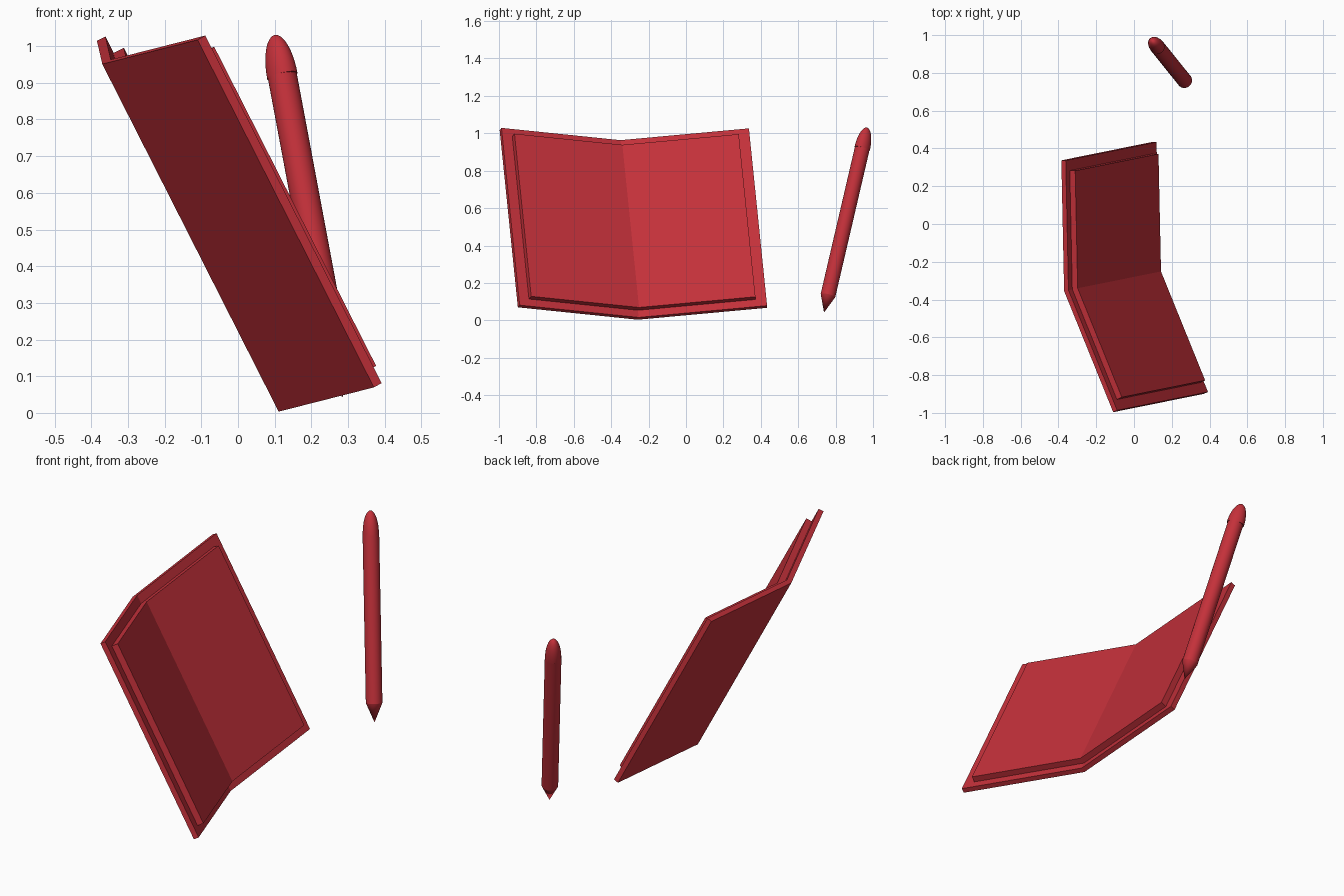
import bpy, bmesh, math
from mathutils import Vector, Matrix

if "Cube" in bpy.data.objects:
    bpy.data.objects.remove(bpy.data.objects["Cube"])

red = bpy.data.materials.new("red")
red.diffuse_color = (0.55, 0.03, 0.042, 1)
red.use_nodes = True
red.node_tree.nodes["Principled BSDF"].inputs["Base Color"].default_value = red.diffuse_color


def finish(name, bm, smooth=False):
    bmesh.ops.recalc_face_normals(bm, faces=bm.faces)
    me = bpy.data.meshes.new(name)
    bm.to_mesh(me)
    bm.free()
    ob = bpy.data.objects.new(name, me)
    bpy.context.collection.objects.link(ob)
    me.materials.append(red)
    if smooth:
        bpy.context.view_layer.objects.active = ob
        ob.select_set(True)
        bpy.ops.object.shade_smooth_by_angle(angle=math.radians(35))
        ob.select_set(False)
    return ob


# Book frame: origin at top of the spine, s runs down the spine,
# n points out of the open pages, w runs across the book
origin = Vector((-0.37, -0.355, 0.951))
s = Vector((0.48, 0.097, -0.946)).normalized()
n = Vector((0.87, 0.18, 0.46))
n = (n - s * n.dot(s)).normalized()
w = n.cross(s)
if w.y < 0:
    w = -w
fold = math.radians(11.7)


def leaf_pair(name, low, high, length, start, end):
    """V-shaped slab with a mitred fold, extruded along the spine."""
    c, t = math.cos(fold), math.sin(fold)

    def pt(side, u, h):
        return w * side * (u * c - h * t) + n * (u * t + h * c)

    profile = [pt(-1, length, low), n * (low / c), pt(1, length, low),
               pt(1, length, high), n * (high / c), pt(-1, length, high)]
    bm = bmesh.new()
    a = [bm.verts.new(origin + p + s * start) for p in profile]
    b = [bm.verts.new(origin + p + s * end) for p in profile]
    for i in range(6):
        j = (i + 1) % 6
        bm.faces.new((a[i], a[j], b[j], b[i]))
    for r in (a, b):
        bm.faces.new((r[0], r[1], r[4], r[5]))
        bm.faces.new((r[1], r[2], r[3], r[4]))
    return finish(name, bm)


leaf_pair("book_cover", 0, 0.026, 0.695, 0, 1.067)
leaf_pair("book_pages", 0.026, 0.058, 0.637, 0.045, 1.024)

# Pen frame: z axis from the tip to the rounded end, x axis in the tilt plane
tip = Vector((0.285, 0.738, 0.042))
top = Vector((0.1, 0.968, 1.03))
axis = (top - tip).normalized()
side = Vector((1, -1, 0))
side = (side - axis * side.dot(axis)).normalized()
other = axis.cross(side)
frame = Matrix((side, other, axis)).transposed().to_4x4()
frame.translation = tip
length = (top - tip).length


def lathe(name, profile, sx=1, sy=1, steps=32):
    """Spin (radius, height) points around the pen axis."""
    bm = bmesh.new()
    rings = []
    for r, z in profile:
        if r == 0:
            rings.append([bm.verts.new(frame @ Vector((0, 0, z)))])
            continue
        rings.append([bm.verts.new(frame @ Vector((
            r * sx * math.cos(math.tau * i / steps),
            r * sy * math.sin(math.tau * i / steps), z))) for i in range(steps)])
    for a, b in zip(rings, rings[1:]):
        for i in range(steps):
            j = (i + 1) % steps
            vs = [a[i % len(a)], a[j % len(a)], b[j % len(b)], b[i % len(b)]]
            bm.faces.new(list(dict.fromkeys(vs)))
    return finish(name, bm, True)


cap = 0.915
lathe("pen_tip", [(0, 0), (0.04, 0.095)])
lathe("pen_body", [(0.04, 0.095), (0.04, cap), (0, cap)])
dome = [(0, cap)] + [(math.cos(math.pi / 2 * k / 12), cap + (length - cap) * math.sin(math.pi / 2 * k / 12))
                     for k in range(12)] + [(0, length)]
lathe("pen_end", dome, 0.045, 0.039)
